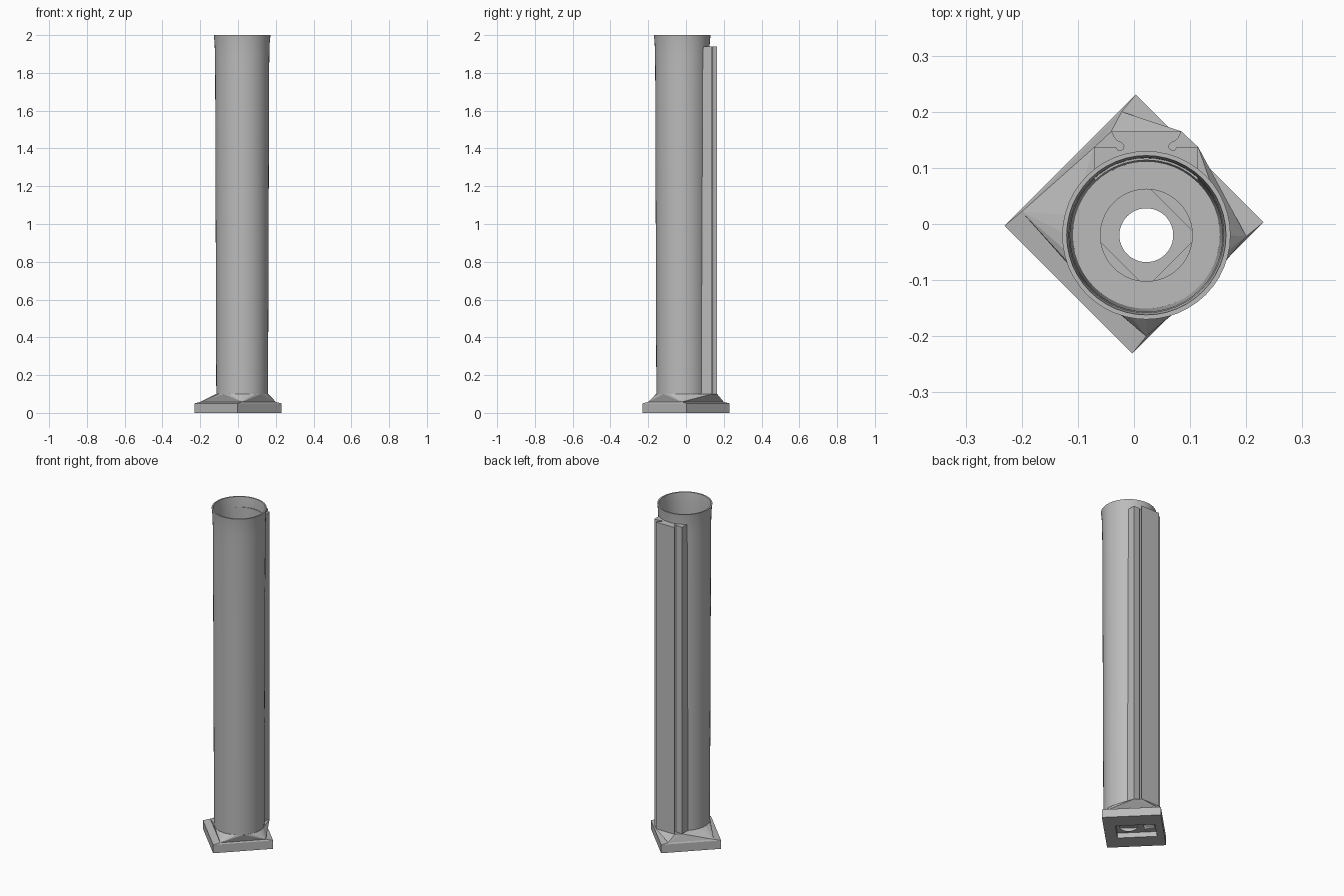
import bpy, bmesh
from math import sin, cos, pi, acos, sqrt
from mathutils import Vector
from mathutils.geometry import convex_hull_2d

if "Cube" in bpy.data.objects:
    bpy.data.objects.remove(bpy.data.objects["Cube"])

CX, CY = 0.022, -0.02      # tube axis
COLLAR_Z = 0.1             # tube foot height
SIDES = 48

grey = bpy.data.materials.new("plain_grey")
grey.use_nodes = True
grey.diffuse_color = (0.5, 0.5, 0.5, 1)
grey.node_tree.nodes["Principled BSDF"].inputs["Base Color"].default_value = (0.5, 0.5, 0.5, 1)


def finish(name, bm, smooth=False):
    for v in [v for v in bm.verts if not v.link_faces]:
        bm.verts.remove(v)
    mesh = bpy.data.meshes.new(name)
    bm.to_mesh(mesh)
    bm.free()
    mesh.materials.append(grey)
    obj = bpy.data.objects.new(name, mesh)
    bpy.context.collection.objects.link(obj)
    if smooth:
        bpy.ops.object.select_all(action='DESELECT')
        obj.select_set(True)
        bpy.context.view_layer.objects.active = obj
        bpy.ops.object.shade_smooth_by_angle(angle=0.6)
    return obj


def circle(r, n=SIDES):
    return [(CX + r * cos(2 * pi * i / n), CY + r * sin(2 * pi * i / n)) for i in range(n)]


def diamond(u0, u1, v0, v1):
    """Rectangle turned by 45 degrees, counter-clockwise."""
    return [((u - v) / sqrt(2), (u + v) / sqrt(2))
            for u, v in ((u0, v0), (u1, v0), (u1, v1), (u0, v1))]


def loop(bm, points, z):
    return [bm.verts.new((x, y, z)) for x, y in points]


def strip(bm, a, b):
    n = len(a)
    for i in range(n):
        j = (i + 1) % n
        bm.faces.new((a[i], a[j], b[j], b[i]))


def plate(bm, outlines, z, up):
    """Flat one-sided sheet; later outlines are holes."""
    edges = []
    for pts in outlines:
        vs = loop(bm, pts, z)
        edges += [bm.edges.new((vs[i - 1], vs[i])) for i in range(len(vs))]
    res = bmesh.ops.triangle_fill(bm, edges=edges, use_beauty=True)
    for f in res["geom"]:
        if isinstance(f, bmesh.types.BMFace):
            f.normal_update()
            if (f.normal.z > 0) != up:
                f.normal_flip()


# Tube: outer wall, flared lip, inner wall
bm = bmesh.new()
profile = [(0.137, COLLAR_Z), (0.143, 1.82), (0.144, 1.9), (0.146, 1.96), (0.150, 2.0),
           (0.142, 2.0), (0.138, 1.96), (0.136, 1.88), (0.131, COLLAR_Z)]
rings = [loop(bm, circle(r), z) for r, z in profile]
for low, high in zip(rings, rings[1:]):
    strip(bm, low, high)
finish("tube", bm, True)

# Back rail: dovetail profile, mirrored about the tube axis
half = [(0.0925, 0.137), (0.054, 0.137), (0.051, 0.132), (0.046, 0.131), (0.041, 0.134),
        (0.040, 0.140), (0.044, 0.145), (0.052, 0.148), (0.058, 0.155), (0.0625, 0.165)]
side = [(CX + x, y) for x, y in half]
other = [(CX - x, y) for x, y in reversed(half)]
start = acos(0.0925 / 0.134)
steps = 10
inner = [(CX - 0.134 * cos(a), CY + 0.134 * sin(a))
         for a in (start + (pi - 2 * start) * i / steps for i in range(steps + 1))]
rail = side + other + inner
bm = bmesh.new()
strip(bm, loop(bm, rail, COLLAR_Z), loop(bm, rail, 1.94))
plate(bm, [rail], 1.94, True)
bmesh.ops.remove_doubles(bm, verts=bm.verts, dist=0.0001)
finish("back_rail", bm)

# Collar: faceted transition from the base to the tube and rail
outline = [Vector(p) for p in circle(0.139, 24) + rail]
outline = [outline[i] for i in convex_hull_2d(outline)]
bm = bmesh.new()
foot = diamond(-0.126, 0.126, -0.157, 0.157)
loop(bm, foot, 0.058)
loop(bm, outline, COLLAR_Z)
bmesh.ops.convex_hull(bm, input=bm.verts)
bmesh.ops.recalc_face_normals(bm, faces=bm.faces)
flat = [f for f in bm.faces if abs(f.normal.z) > 0.999]
bmesh.ops.delete(bm, geom=flat, context='FACES_ONLY')
plate(bm, [outline, circle(0.082)], COLLAR_Z, True)
finish("collar", bm)

# Base: square plinth with a recessed underside
bm = bmesh.new()
square = diamond(-0.1655, 0.1655, -0.161, 0.161)
recess = diamond(-0.065, 0.065, -0.096, 0.12)
bottom, top = loop(bm, square, 0), loop(bm, square, 0.05)
opening, roof = loop(bm, recess, 0), loop(bm, recess, 0.03)
strip(bm, bottom, top)
strip(bm, top, loop(bm, foot, 0.058))
strip(bm, opening, bottom)
strip(bm, roof, opening)
plate(bm, [recess, circle(0.048), diamond(-0.03, 0.03, 0.055, 0.11)], 0.03, False)
finish("base", bm)
